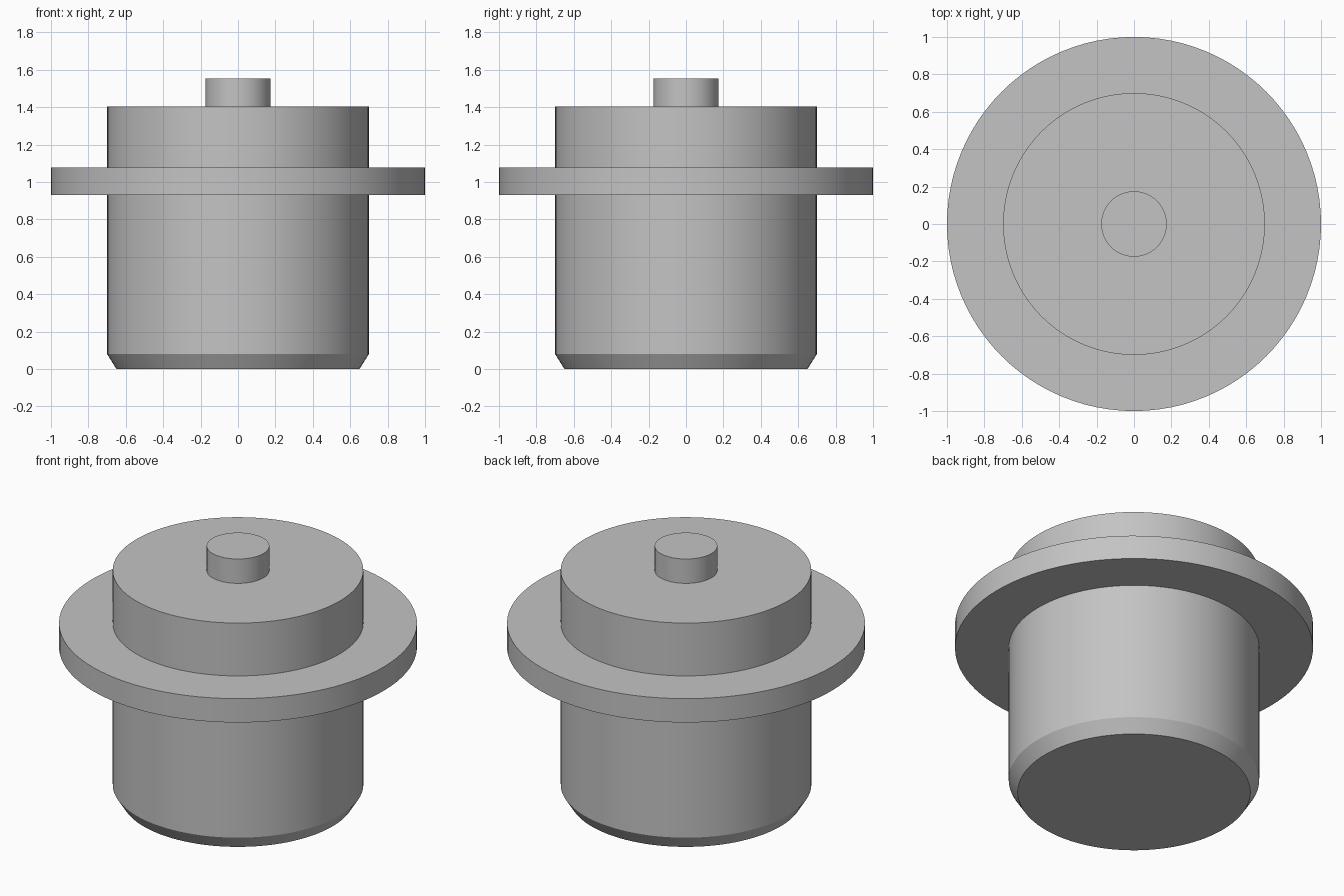
import bpy, bmesh, math

if "Cube" in bpy.data.objects:
    bpy.data.objects.remove(bpy.data.objects["Cube"])

SEGMENTS = 96

grey = bpy.data.materials.new("plain grey")
grey.diffuse_color = (0.55, 0.55, 0.55, 1.0)
grey.use_nodes = True
grey.node_tree.nodes["Principled BSDF"].inputs["Base Color"].default_value = grey.diffuse_color


def lathe(name, profile):
    """Revolve (radius, height) points around z and cap both ends."""
    bm = bmesh.new()
    rings = []
    for r, z in profile:
        rings.append([bm.verts.new((r * math.cos(2 * math.pi * i / SEGMENTS),
                                    r * math.sin(2 * math.pi * i / SEGMENTS), z))
                      for i in range(SEGMENTS)])
    for low, high in zip(rings, rings[1:]):
        for i in range(SEGMENTS):
            j = (i + 1) % SEGMENTS
            bm.faces.new((low[i], low[j], high[j], high[i]))
    bm.faces.new(rings[0][::-1])
    bm.faces.new(rings[-1])
    mesh = bpy.data.meshes.new(name)
    bm.to_mesh(mesh)
    bm.free()
    mesh.materials.append(grey)
    obj = bpy.data.objects.new(name, mesh)
    bpy.context.collection.objects.link(obj)
    bpy.ops.object.select_all(action='DESELECT')
    obj.select_set(True)
    bpy.context.view_layer.objects.active = obj
    bpy.ops.object.shade_smooth_by_angle(angle=math.radians(25))
    return obj


# One solid turned part
lathe("flanged_plug", [
    (0.65, 0.0), (0.70, 0.08),       # chamfered foot
    (0.70, 0.93),                    # lower barrel
    (1.00, 0.93), (1.00, 1.077),     # wide flange
    (0.70, 1.077), (0.70, 1.403),    # upper barrel
    (0.175, 1.403), (0.175, 1.553),  # small centre pin
])
